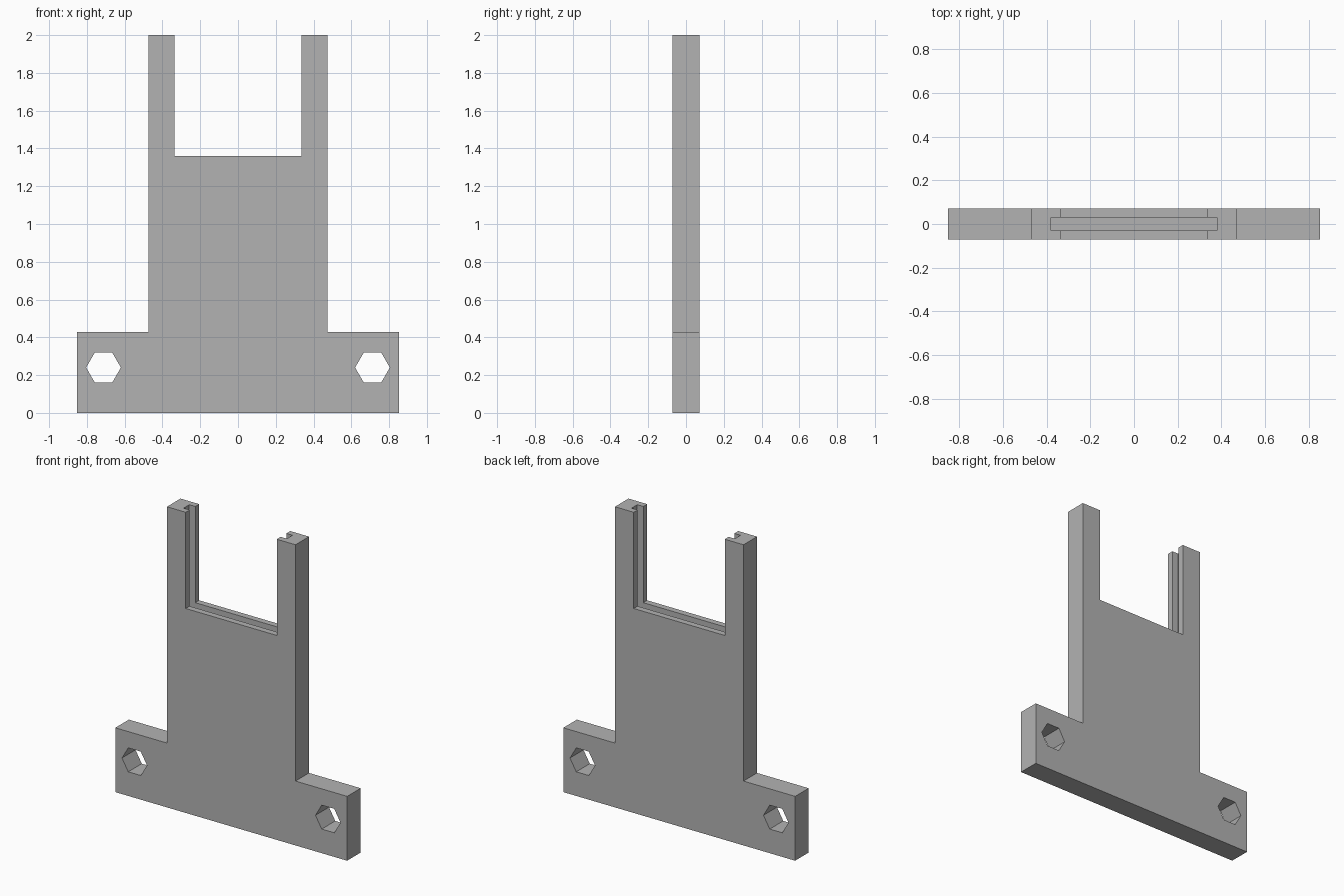
import bpy
import bmesh
import math

cube = bpy.data.objects.get("Cube")
if cube:
    bpy.data.objects.remove(cube, do_unlink=True)

HALF_DEPTH = 0.071

grey = bpy.data.materials.new("plain grey")
grey.use_nodes = True
colour = (0.45, 0.45, 0.45, 1)
grey.diffuse_color = colour
grey.node_tree.nodes["Principled BSDF"].inputs["Base Color"].default_value = colour


def prism(name, profile, y0, y1):
    """Extrude an x-z outline from y0 to y1."""
    bm = bmesh.new()
    face = bm.faces.new([bm.verts.new((x, y0, z)) for x, z in profile])
    new = bmesh.ops.extrude_face_region(bm, geom=[face])["geom"]
    verts = [g for g in new if isinstance(g, bmesh.types.BMVert)]
    bmesh.ops.translate(bm, verts=verts, vec=(0, y1 - y0, 0))
    bmesh.ops.recalc_face_normals(bm, faces=bm.faces)
    mesh = bpy.data.meshes.new(name)
    bm.to_mesh(mesh)
    bm.free()
    mesh.materials.append(grey)
    obj = bpy.data.objects.new(name, mesh)
    bpy.context.collection.objects.link(obj)
    return obj


def cut(target, cutter):
    cutter.hide_render = True
    cutter.display_type = 'WIRE'
    mod = target.modifiers.new(cutter.name, 'BOOLEAN')
    mod.operation = 'DIFFERENCE'
    mod.solver = 'EXACT'
    mod.object = cutter
    bpy.context.view_layer.objects.active = target
    bpy.ops.object.modifier_apply(modifier=mod.name)
    bpy.data.objects.remove(cutter, do_unlink=True)


# Plate outline: wide foot, upright body, two prongs around an open notch
right_half = [(0.853, 0), (0.853, 0.428), (0.473, 0.428),
              (0.473, 2), (0.335, 2), (0.335, 1.36)]
outline = right_half + [(-x, z) for x, z in reversed(right_half)]
holder = prism("slotted_holder", outline, -HALF_DEPTH, HALF_DEPTH)

# Card slot running down between the prongs and into the body
slot = [(-0.38, 0.1), (0.38, 0.1), (0.38, 2.2), (-0.38, 2.2)]
cut(holder, prism("slot_cutter", slot, -0.03, 0.03))

# Hexagonal mounting holes through the foot
for side in (-1, 1):
    hexagon = [(side * 0.712 + 0.092 * math.cos(i * math.pi / 3),
                0.24 + 0.092 * math.sin(i * math.pi / 3)) for i in range(6)]
    cut(holder, prism("hole_cutter", hexagon, -0.2, 0.2))
